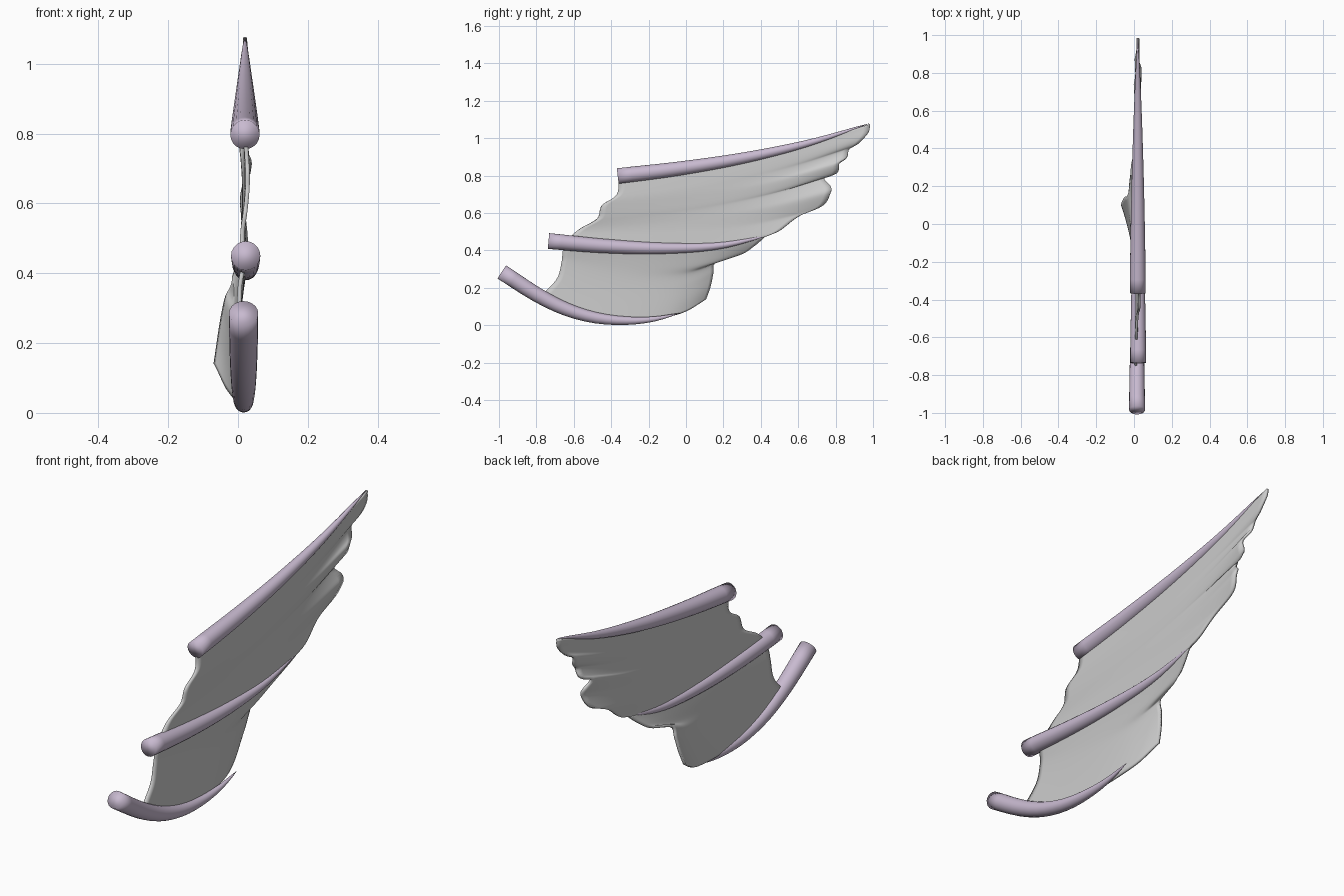
import bpy, bmesh, math
from mathutils import Vector

cube = bpy.data.objects.get("Cube")
if cube:
    bpy.data.objects.remove(cube, do_unlink=True)


def make_material(name, color):
    m = bpy.data.materials.new(name)
    m.use_nodes = True
    m.diffuse_color = color
    m.node_tree.nodes["Principled BSDF"].inputs["Base Color"].default_value = color
    return m


spar_mat = make_material("pale lilac", (0.58, 0.49, 0.63, 1))
sail_mat = make_material("light grey", (0.60, 0.60, 0.60, 1))


def finish(name, bm, mat):
    bmesh.ops.recalc_face_normals(bm, faces=bm.faces)
    mesh = bpy.data.meshes.new(name)
    bm.to_mesh(mesh)
    bm.free()
    mesh.materials.append(mat)
    for p in mesh.polygons:
        p.use_smooth = True
    obj = bpy.data.objects.new(name, mesh)
    bpy.context.collection.objects.link(obj)
    return obj


def sample(pts, t):
    """Point on a smooth curve through pts, t from 0 to 1."""
    f = min(max(t, 0), 1) * (len(pts) - 1)
    i = min(int(f), len(pts) - 2)
    f -= i
    b, c = Vector(pts[i]), Vector(pts[i + 1])
    a = Vector(pts[i - 1]) if i > 0 else 2 * b - c
    d = Vector(pts[i + 2]) if i + 2 < len(pts) else 2 * c - b
    return 0.5 * (2 * b + (c - a) * f + (2 * a - 5 * b + 4 * c - d) * f * f
                  + (3 * b - a - 3 * c + d) * f ** 3)


def spar(name, pts, x, radius, rings=18, sides=20):
    """Tapered round spar along a (y, z) path, flat at the front, pointed at the back."""
    bm = bmesh.new()
    loops = []
    for k in range(rings):
        t = k / rings
        p = sample(pts, t)
        d = (sample(pts, t + 0.02) - sample(pts, t - 0.02)).normalized()
        r = radius * (1 - t ** 1.5) ** 0.8
        loop = []
        for s in range(sides):
            a = 2 * math.pi * s / sides
            c, n = r * math.cos(a), r * math.sin(a)
            loop.append(bm.verts.new((x + c, p.x - n * d.y, p.y + n * d.x)))
        loops.append(loop)
    tip = bm.verts.new((x, *sample(pts, 1)))
    for lo, hi in zip(loops, loops[1:]):
        for s in range(sides):
            e = (s + 1) % sides
            bm.faces.new((lo[s], lo[e], hi[e], hi[s]))
    for s in range(sides):
        bm.faces.new((loops[-1][s], loops[-1][(s + 1) % sides], tip))
    bm.faces.new(loops[0])
    return finish(name, bm, spar_mat)


def membrane(name, top, bottom, front, back, depth, nu=36, nv=36):
    """Sheet stretched between four (y, z) edges; depth(u, v) gives x."""
    bm = bmesh.new()
    grid = []
    a, b, c, d = Vector(top[0]), Vector(top[-1]), Vector(bottom[0]), Vector(bottom[-1])
    for j in range(nv + 1):
        v = j / nv
        row = []
        for i in range(nu + 1):
            u = i / nu
            p = (sample(top, u) * (1 - v) + sample(bottom, u) * v
                 + sample(front, v) * (1 - u) + sample(back, v) * u
                 - (a * (1 - u) + b * u) * (1 - v) - (c * (1 - u) + d * u) * v)
            row.append(bm.verts.new((depth(u, v), p.x, p.y)))
        grid.append(row)
    for r0, r1 in zip(grid, grid[1:]):
        for i in range(nu):
            bm.faces.new((r0[i], r0[i + 1], r1[i + 1], r1[i]))
    obj = finish(name, bm, sail_mat)
    solid = obj.modifiers.new("thickness", "SOLIDIFY")
    solid.thickness = 0.012
    solid.offset = 0
    return obj


# Three spars
spar("upper_spar", [(-.365, .797), (-.03, .838), (.32, .896), (.66, .975), (.985, 1.08)], .02, .042)
spar("middle_spar", [(-.735, .45), (-.43, .423), (-.12, .411), (.18, .425), (.46, .485)], .022, .042)
spar("lower_spar", [(-.985, .285), (-.8, .165), (-.64, .085), (-.48, .039),
                    (-.32, .024), (-.17, .033), (-.03, .065)], .016, .042)


# Upper sail with a ragged trailing edge
def upper_depth(u, v):
    ripple = .016 * math.sin(v * 21) * u ** 5 * math.sin(math.pi * v)
    return .02 + .008 * math.sin(2 * math.pi * v) * (1 - u) + ripple


membrane(
    "upper_sail",
    [(-.36, .80), (-.03, .838), (.32, .896), (.66, .975), (.985, 1.075)],
    [(-.63, .44), (-.37, .42), (-.11, .411), (.16, .425), (.42, .472)],
    [(-.36, .80), (-.37, .70), (-.45, .64), (-.475, .57), (-.56, .52), (-.61, .48), (-.63, .44)],
    [(.985, 1.075), (.975, 1.03), (.93, .98), (.875, .945), (.86, .90), (.82, .865), (.81, .82),
     (.74, .785), (.775, .74), (.77, .70), (.73, .64), (.60, .58), (.50, .505), (.42, .472)],
    upper_depth, nv=60)


# Lower sail with its rear corner curling sideways
def lower_depth(u, v):
    return .02 - .008 * v - .077 * u ** 3 * v ** 1.2 - .012 * math.sin(math.pi * v)


membrane(
    "lower_sail",
    [(-.65, .44), (-.37, .42), (-.11, .411), (.16, .425), (.42, .472)],
    [(-.77, .16), (-.6, .075), (-.42, .035), (-.24, .03), (-.1, .045), (0, .075), (.105, .14)],
    [(-.65, .44), (-.66, .39), (-.665, .34), (-.69, .25), (-.77, .16)],
    [(.42, .472), (.37, .43), (.30, .385), (.16, .34), (.145, .28), (.13, .21), (.105, .14)],
    lower_depth)
